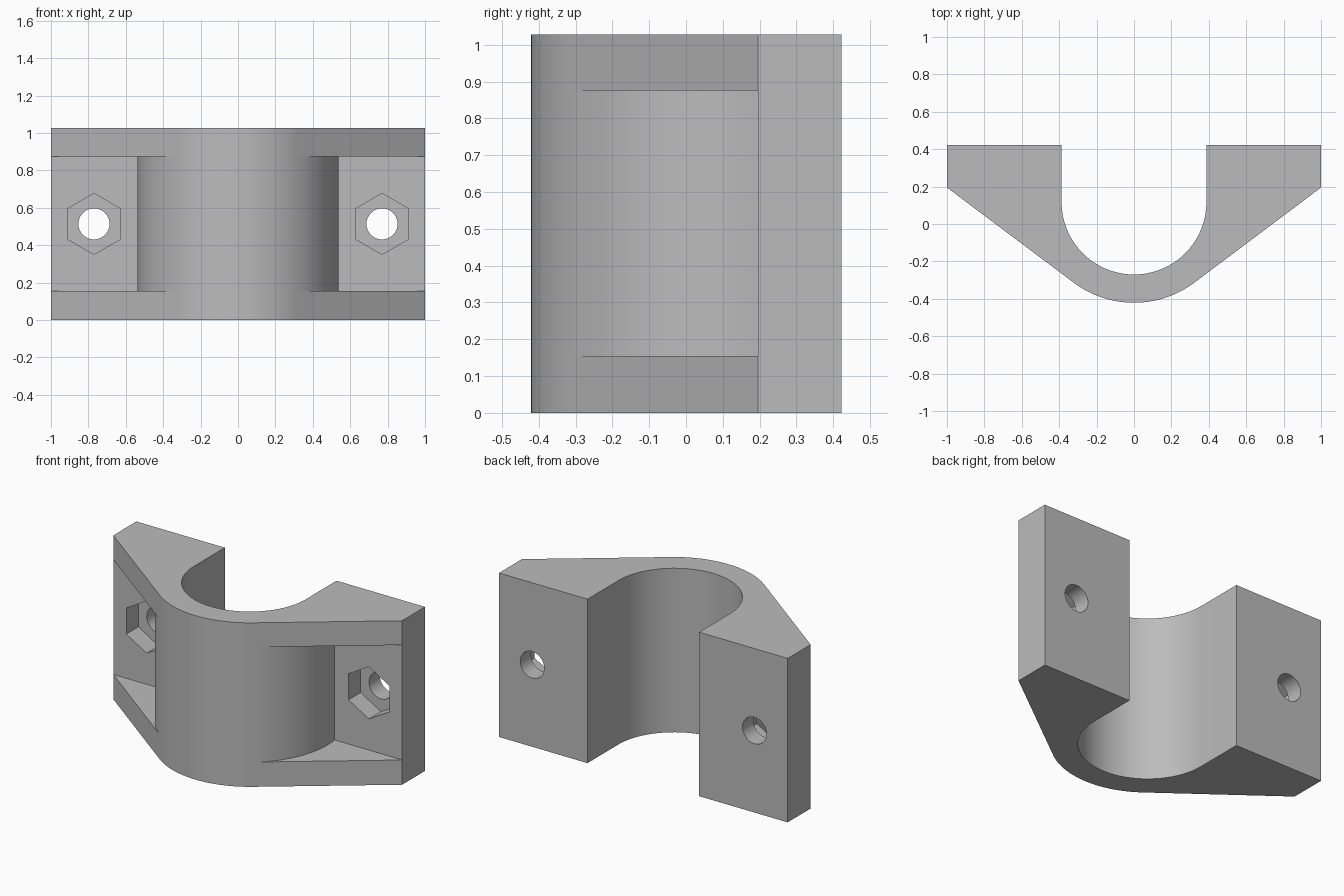
import bpy, bmesh, math

cube = bpy.data.objects.get("Cube")
if cube:
    bpy.data.objects.remove(cube, do_unlink=True)

HEIGHT = 1.027
BACK, CORNER = 0.422, 0.195      # rear face, front corner of the flanges
CY, BORE, OUTER = 0.117, 0.387, 0.538
BOLT_X, MID = 0.77, HEIGHT / 2

grey = bpy.data.materials.new("plain grey")
grey.use_nodes = True
colour = (0.5, 0.5, 0.5, 1)
grey.diffuse_color = colour
grey.node_tree.nodes["Principled BSDF"].inputs["Base Color"].default_value = colour


def arc(radius, start, end, steps):
    """Points on a circle about the bore axis, angles in radians."""
    return [(radius * math.cos(a), CY + radius * math.sin(a))
            for a in (start + (end - start) * i / steps for i in range(steps + 1))]


def prism(name, outline, z0, z1):
    """Extrude an xy outline between two heights."""
    bm = bmesh.new()
    face = bm.faces.new([bm.verts.new((x, y, z0)) for x, y in outline])
    top = bmesh.ops.extrude_face_region(bm, geom=[face])["geom"]
    verts = [v for v in top if isinstance(v, bmesh.types.BMVert)]
    bmesh.ops.translate(bm, verts=verts, vec=(0, 0, z1 - z0))
    bmesh.ops.recalc_face_normals(bm, faces=bm.faces)
    mesh = bpy.data.meshes.new(name)
    bm.to_mesh(mesh)
    bm.free()
    obj = bpy.data.objects.new(name, mesh)
    bpy.context.collection.objects.link(obj)
    mesh.materials.append(grey)
    return obj


def cylinder(name, sides, radius, x, y0, y1):
    """Cylinder along y, with one vertex pointing up."""
    outline = [(radius * math.sin(math.tau * i / sides), radius * math.cos(math.tau * i / sides))
               for i in range(sides)]
    obj = prism(name, outline, -y1, -y0)
    obj.rotation_euler.x = math.pi / 2
    obj.location = (x, 0, MID)
    return obj


def cut(target, cutter):
    mod = target.modifiers.new(cutter.name, "BOOLEAN")
    mod.operation, mod.solver, mod.object = "DIFFERENCE", "EXACT", cutter
    bpy.context.view_layer.objects.active = target
    bpy.ops.object.modifier_apply(modifier=mod.name)
    bpy.data.objects.remove(cutter, do_unlink=True)


# Clamp body: U-shaped bore, outer arc tangent to the sloping flange fronts
tangent = math.atan2(CORNER - CY, 1) - math.acos(OUTER / math.hypot(1, CORNER - CY))
outline = ([(1, BACK), (1, CORNER)]
           + arc(OUTER, tangent, -math.pi - tangent, 32)
           + [(-1, CORNER), (-1, BACK), (-BORE, BACK)]
           + arc(BORE, -math.pi, 0, 64)
           + [(BORE, BACK)])
clamp = prism("clamp_body", outline, 0, HEIGHT)

# Pockets, hexagonal nut recesses and bolt holes on both flanges
floor = CORNER + 0.001
start = math.asin((floor - CY) / OUTER)
slope = (math.cos(tangent), math.sin(tangent))
wall = arc(OUTER, start, tangent, 24)
end = (wall[-1][0] + 0.5 * slope[0], wall[-1][1] + 0.5 * slope[1])
for side in (-1, 1):
    pocket = [(side * x, y) for x, y in wall + [end, (1.4, end[1]), (1.4, floor)]]
    cut(clamp, prism("pocket", pocket, 0.155, 0.875))
    cut(clamp, cylinder("nut_recess", 6, 0.163, side * BOLT_X, 0, 0.315))
    cut(clamp, cylinder("bolt_hole", 40, 0.083, side * BOLT_X, 0, 0.6))

bpy.ops.object.select_all(action="DESELECT")
clamp.select_set(True)
bpy.context.view_layer.objects.active = clamp
bpy.ops.object.shade_smooth_by_angle(angle=math.radians(25))
